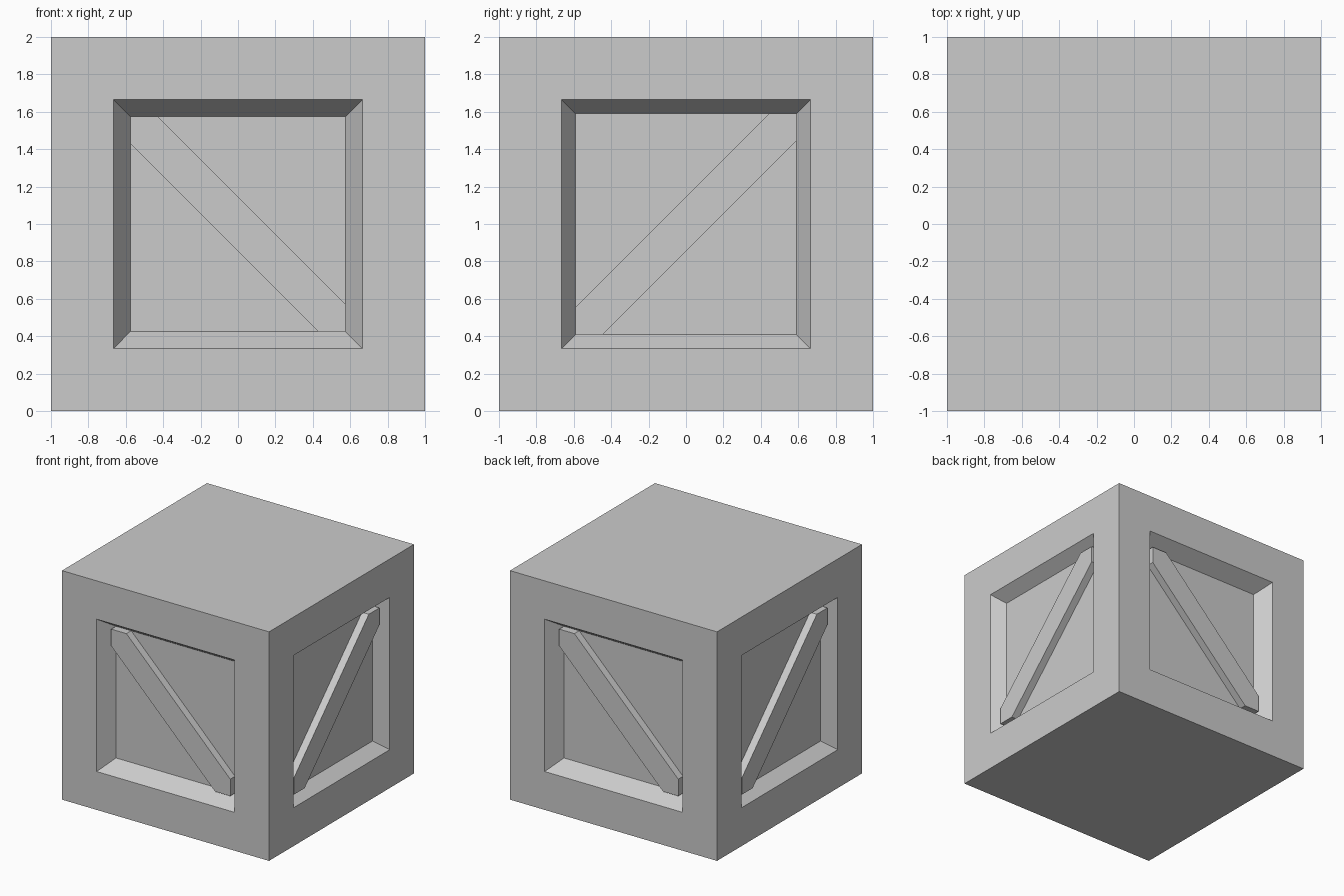
import bpy, bmesh
from math import radians
from mathutils import Matrix, Vector

default = bpy.data.objects.get("Cube")
if default:
    bpy.data.objects.remove(default)

# One plain grey for the whole crate
GREY = (0.6, 0.6, 0.6, 1.0)
grey = bpy.data.materials.new("light grey")
grey.use_nodes = True
grey.diffuse_color = GREY
grey.node_tree.nodes["Principled BSDF"].inputs["Base Color"].default_value = GREY

OPENING = 0.665      # half width of each opening
CORNER = 0.147       # how far the brace reaches along the panel edges
THICKNESS = 0.066    # brace thickness

# name: (turn about z, panel half width, panel depth, brace slope sign)
SIDES = {
    "front": (0, 0.575, 0.138, 1),
    "right": (90, 0.59, 0.112, -1),
    "back": (180, 0.575, 0.138, 1),
    "left": (270, 0.59, 0.112, -1),
}


def add_object(name, bm):
    bmesh.ops.recalc_face_normals(bm, faces=bm.faces)
    mesh = bpy.data.meshes.new(name)
    bm.to_mesh(mesh)
    bm.free()
    mesh.materials.append(grey)
    obj = bpy.data.objects.new(name, mesh)
    bpy.context.collection.objects.link(obj)


def turn(angle):
    return Matrix.Rotation(radians(angle), 4, "Z")


# Crate body: each side face is inset, then sunk with sloping walls
bm = bmesh.new()
bmesh.ops.create_cube(bm, size=2, matrix=Matrix.Translation((0, 0, 1)))
for angle, half, depth, slope in SIDES.values():
    out = turn(angle) @ Vector((0, -1, 0))
    side = max(bm.faces, key=lambda f: f.normal.dot(out) * f.calc_area())
    for step in (1 - OPENING, OPENING - half):
        bmesh.ops.inset_individual(bm, faces=[side], thickness=step,
                                   use_even_offset=True)
    bmesh.ops.translate(bm, verts=side.verts, vec=-out * depth)
add_object("crate_body", bm)


# Diagonal braces: a strip clipped to the panel corners, raised from the panel
def add_brace(name, angle, half, depth, slope):
    near = half - CORNER
    outline = [(-half, half), (-near, half), (half, -near),
               (half, -half), (near, -half), (-half, near)]
    bm = bmesh.new()
    verts = [bm.verts.new((slope * x, depth - 1, z + 1)) for x, z in outline]
    face = bm.faces.new(verts)
    front = bmesh.ops.extrude_face_region(bm, geom=[face], use_keep_orig=True)
    moved = [v for v in front["geom"] if isinstance(v, bmesh.types.BMVert)]
    bmesh.ops.translate(bm, verts=moved, vec=(0, -THICKNESS, 0))
    bm.transform(turn(angle))
    add_object(name, bm)


for side_name, (angle, half, depth, slope) in SIDES.items():
    add_brace(side_name + "_brace", angle, half, depth, slope)
